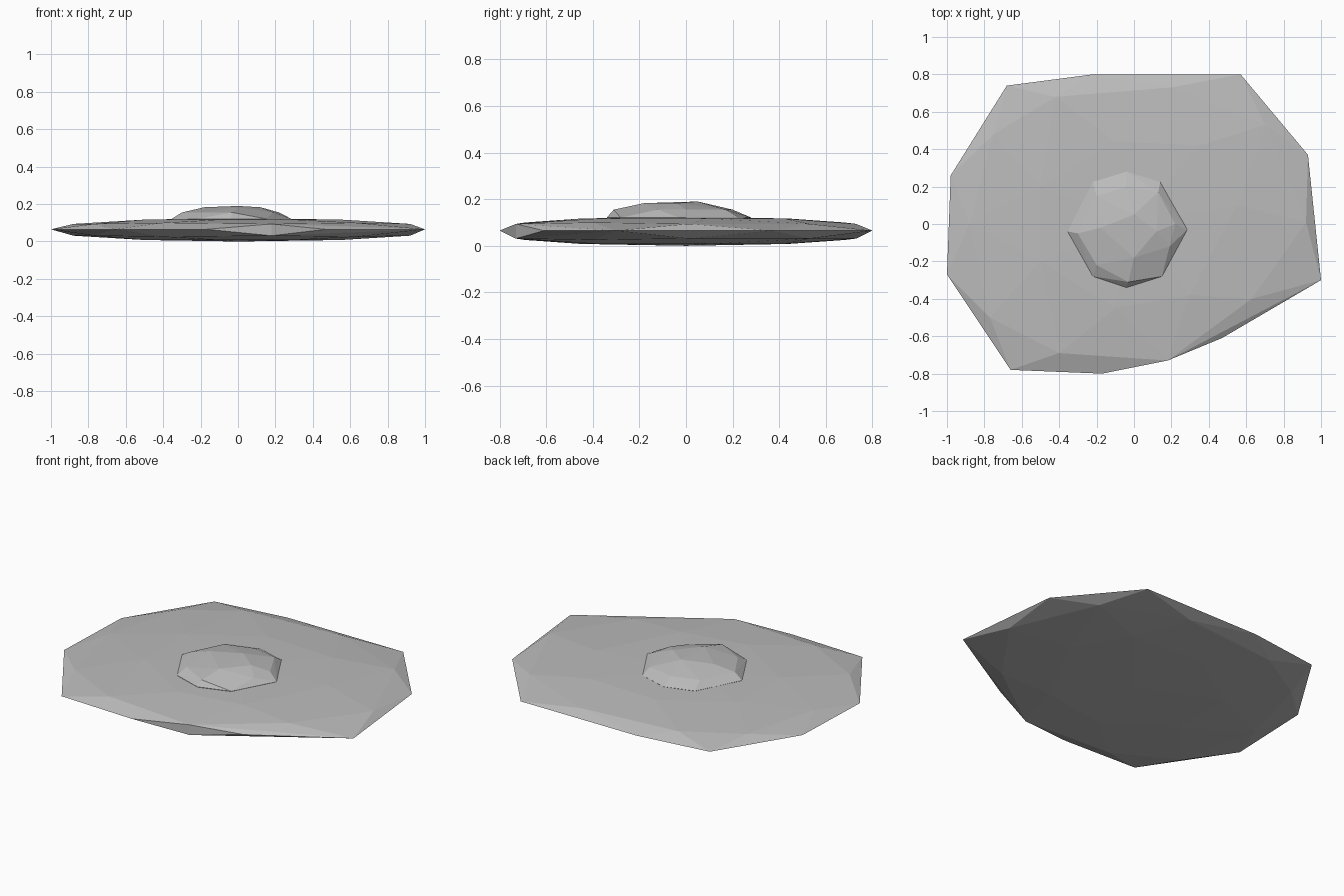
import bpy
import bmesh

default_cube = bpy.data.objects.get("Cube")
if default_cube:
    bpy.data.objects.remove(default_cube, do_unlink=True)


def make_material(name, colour):
    material = bpy.data.materials.new(name)
    material.use_nodes = True
    material.diffuse_color = colour
    shader = material.node_tree.nodes["Principled BSDF"]
    shader.inputs["Base Color"].default_value = colour
    return material


def ring(height, points):
    """Place plan points at one height."""
    return [(x, y, height) for x, y in points]


def faceted_hull(name, points, material):
    """Wrap a flat-shaded convex shell around rings of points."""
    mesh = bpy.data.meshes.new(name)
    bm = bmesh.new()
    for point in points:
        bm.verts.new(point)
    result = bmesh.ops.convex_hull(bm, input=bm.verts[:])
    unused = set(result["geom_interior"]) | set(result["geom_unused"])
    loose = [v for v in unused if isinstance(v, bmesh.types.BMVert)]
    bmesh.ops.delete(bm, geom=loose, context="VERTS")
    bmesh.ops.recalc_face_normals(bm, faces=bm.faces[:])
    bm.to_mesh(mesh)
    bm.free()
    mesh.materials.append(material)
    obj = bpy.data.objects.new(name, mesh)
    bpy.context.collection.objects.link(obj)
    return obj


grey = make_material("stone grey", (0.5, 0.5, 0.5, 1))

# Sharp outer rim of the disc
rim = ring(0.065, [
    (-0.68, 0.74), (-0.22, 0.8), (0.57, 0.8), (0.93, 0.37), (1, -0.3),
    (0.47, -0.61), (-0.17, -0.8), (-0.66, -0.78), (-1, -0.27), (-0.98, 0.26),
])

# Bevel ring just inside the rim, then the flatter middle
shoulder = ring(0.094, [
    (0.18, -0.73), (-0.77, -0.5), (-0.88, 0), (-0.75, 0.48),
    (0.2, 0.73), (0.7, 0.53), (0.92, 0.01),
]) + ring(0.1, [(-0.4, -0.69), (-0.42, 0.68), (0.63, -0.4)])
plateau = ring(0.117, [
    (0.55, 0.1), (0.35, 0.42), (-0.1, 0.44), (-0.5, 0.2),
    (-0.5, -0.2), (-0.1, -0.45), (0.3, -0.38),
])
upper = shoulder + plateau + [(0, 0, 0.125)]

# The underside repeats the upper facets below the rim
lower = [(x, y, 0.125 - z) for x, y, z in upper]
faceted_hull("disc_body", rim + upper + lower, grey)

# Low faceted dome sunk slightly into the disc
dome_base = ring(0.121, [
    (-0.04, 0.28), (0.14, 0.225), (0.285, -0.03), (0.15, -0.28),
    (-0.04, -0.34), (-0.22, -0.28), (-0.355, -0.04), (-0.22, 0.225),
])
dome_foot = [(x * 0.98, y * 0.98, 0.1) for x, y, z in dome_base]
dome_shoulder = ring(0.155, [
    (-0.3, -0.05), (-0.2, -0.22), (-0.03, -0.31), (0.19, -0.12),
    (0.22, 0), (0.13, 0.17), (-0.04, 0.2), (-0.2, 0.15),
])
dome_top = ring(0.183, [(-0.18, -0.02), (0, -0.18), (0.12, -0.04)])
dome_top.append((0, 0.05, 0.19))
faceted_hull("dome", dome_foot + dome_base + dome_shoulder + dome_top, grey)
